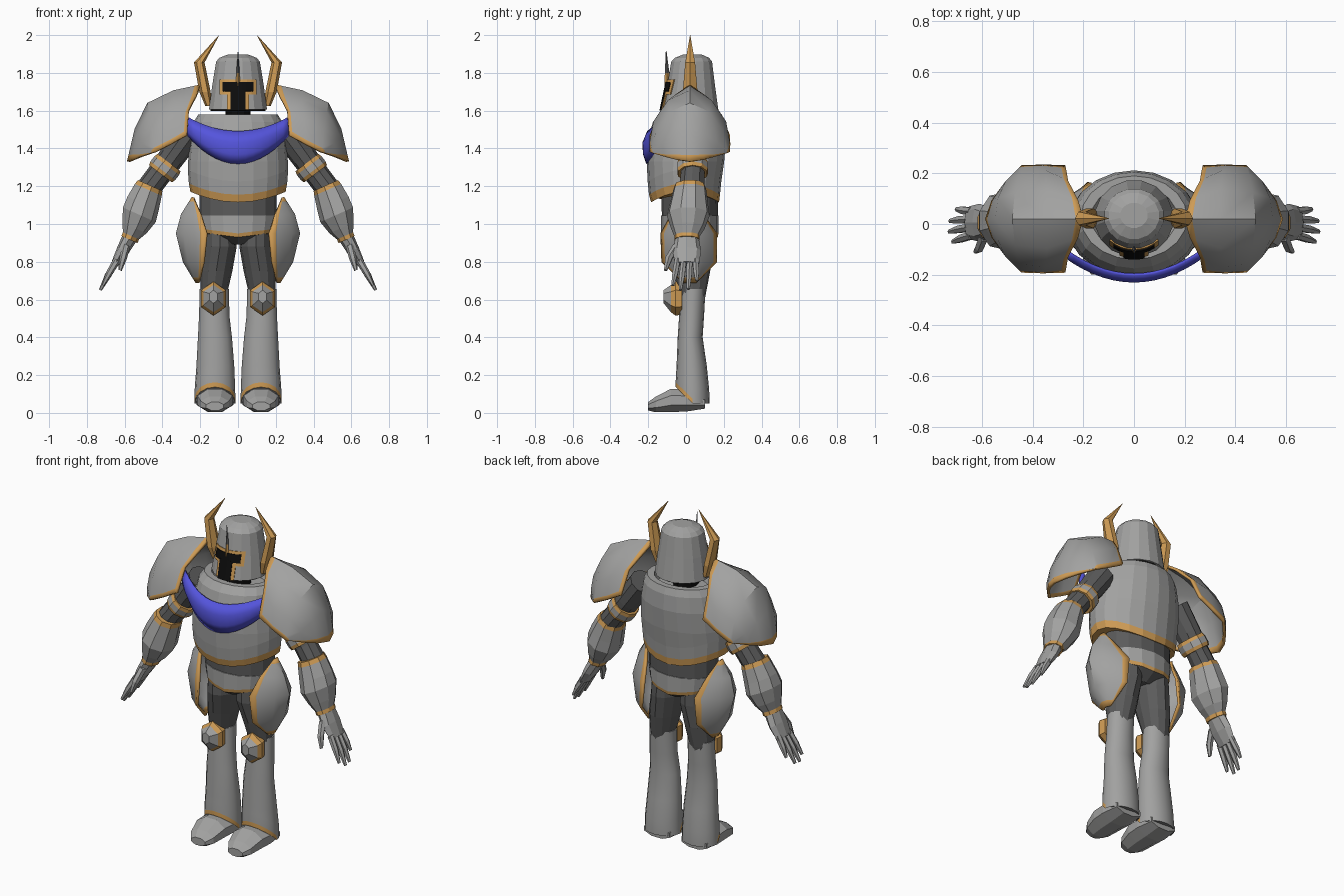
import bpy, bmesh, math
from mathutils import Vector as V

if "Cube" in bpy.data.objects:
    bpy.data.objects.remove(bpy.data.objects["Cube"])

def material(name, rgb):
    m = bpy.data.materials.new(name)
    m.diffuse_color = (*rgb, 1)
    m.use_nodes = True
    m.node_tree.nodes["Principled BSDF"].inputs["Base Color"].default_value = m.diffuse_color
    return m

MATS = [material("steel", (.36, .36, .355)), material("dark steel", (.105, .105, .105)),
        material("gold", (.62, .33, .09)), material("black", (.004, .004, .004)),
        material("blue cloth", (.09, .09, .72))]
STEEL, DARK, GOLD, BLACK, BLUE = range(5)

def finish(name, bm, mirror=False, solid=0, smooth=0, outward=True):
    bmesh.ops.remove_doubles(bm, verts=bm.verts, dist=.0005)
    if outward:
        bmesh.ops.recalc_face_normals(bm, faces=bm.faces)
    me = bpy.data.meshes.new(name)
    bm.to_mesh(me)
    bm.free()
    for m in MATS:
        me.materials.append(m)
    if smooth:
        me.shade_smooth()
        me.set_sharp_from_angle(angle=math.radians(smooth))
    ob = bpy.data.objects.new(name, me)
    bpy.context.collection.objects.link(ob)
    if mirror:
        ob.modifiers.new("mirror", 'MIRROR')
    if solid:
        s = ob.modifiers.new("thickness", 'SOLIDIFY')
        s.thickness, s.offset = solid, 0
    return ob

def tube(name, stations, mat=STEEL, n=12, axis=(0, 0, 1), phase=0, strips=None,
         bend=None, rule=None, **kw):
    """Loft of ellipses (x, y, z, ru, rv) square to an axis; strips = {strip: material}."""
    a = V(axis).normalized()
    if abs(a.y) > .9:
        u, v = V((1, 0, 0)), V((0, 0, 1))
    else:
        v = V((0, 1, 0))
        u = v.cross(a).normalized()
    bm = bmesh.new()
    rings = []
    for x, y, z, ru, rv in stations:
        ring = []
        for k in range(n):
            t = 2 * math.pi * (k + phase) / n
            p = V((x, y, z)) + u * ru * math.cos(t) + v * rv * math.sin(t)
            ring.append(bm.verts.new(bend(p) if bend else p))
        rings.append(ring)
    for i in range(len(rings) - 1):
        for k in range(n):
            j = (k + 1) % n
            f = bm.faces.new((rings[i][k], rings[i][j], rings[i + 1][j], rings[i + 1][k]))
            f.material_index = (strips or {}).get(i, mat)
            if rule:
                f.material_index = rule(i, f.calc_center_median())
    for ring, i in ((rings[0], 0), (rings[-1], len(rings) - 2)):
        bm.faces.new(ring).material_index = (strips or {}).get(i, mat)
    return finish(name, bm, **kw)

def add_border(row, f, mix):
    return [row[0], mix(row[0], row[1], f), *row[1:-1], mix(row[-1], row[-2], f), row[-1]]

def patch(name, rows, mat=STEEL, border=0, solid=.012, **kw):
    """Plate from a grid of points, with an optional gold strip round its edge."""
    if border:
        rows = [add_border([V(p) for p in r], border, lambda a, b, f: a.lerp(b, f)) for r in rows]
        rows = add_border(rows, border, lambda a, b, f: [p.lerp(q, f) for p, q in zip(a, b)])
    bm = bmesh.new()
    vs = [[bm.verts.new(p) for p in r] for r in rows]
    nr, nc = len(rows) - 1, len(rows[0]) - 1
    for i in range(nr):
        for j in range(nc):
            f = bm.faces.new((vs[i][j], vs[i][j + 1], vs[i + 1][j + 1], vs[i + 1][j]))
            edge = i in (0, nr - 1) or j in (0, nc - 1)
            f.material_index = GOLD if border and edge else mat
    bmesh.ops.remove_doubles(bm, verts=bm.verts, dist=.0005)
    bmesh.ops.dissolve_degenerate(bm, edges=bm.edges, dist=.0005)
    return finish(name, bm, solid=solid, **kw)

# Helmet, neck and brow spike
tube("helmet", [(0, .022, 1.605, .157, .152), (0, .027, 1.74, .138, .128), (0, .03, 1.86, .118, .11),
                (0, .032, 1.88, .1, .092), (0, .034, 1.897, .055, .05)], n=16, phase=.5)
tube("helmet_lining", [(0, .022, 1.598, .145, .14), (0, .022, 1.61, .145, .14)], BLACK, n=16)
tube("neck", [(0, 0, 1.5, .065, .08), (0, 0, 1.61, .065, .08)], BLACK)
tube("brow_spike", [(0, -.103, 1.73, .01, .012), (0, -.1, 1.8, .009, .012), (0, -.105, 1.915, .001, .002)],
     DARK, n=4, strips={0: GOLD})

# Visor plates wrapped on the helmet front
def visor(name, w, z0, z1, off, mat):
    def on_helmet(x, z):
        t = (z - 1.605) / .135
        rx, ry, yc = .157 - .019 * t, .152 - .024 * t, .022 + .005 * t
        return (x, yc - ry * math.sqrt(1 - (x / rx) ** 2) - off, z)
    patch(name, [[on_helmet(w * k / 4, z) for k in range(-4, 5)] for z in (z0, z1)], mat, solid=.006)

visor("visor_bar_frame", .095, 1.685, 1.765, .002, GOLD)
visor("visor_stem_frame", .057, 1.605, 1.69, .002, GOLD)
visor("visor_bar", .08, 1.703, 1.75, .007, BLACK)
visor("visor_stem", .04, 1.6, 1.71, .007, BLACK)

# Horns
tube("horn", [(.155, .025, 1.625, .018, .028), (.175, .022, 1.7, .03, .045),
              (.205, .022, 1.855, .028, .03), (.1, .022, 2.0, .001, .001)], GOLD, n=6, mirror=True)

# Breastplate with curved gold hem, waist and hip belt
def lift_hem(p):
    if p.z < 1.25:
        p.z += .055 * (p.x / .25) ** 2
    return p

tube("breastplate", [(0, -.005, 1.115, .252, .18), (0, -.008, 1.155, .26, .188), (0, -.008, 1.225, .266, .195),
                     (0, -.003, 1.33, .264, .205), (0, .005, 1.45, .255, .207), (0, .015, 1.54, .235, .19),
                     (0, .025, 1.58, .21, .165), (0, .025, 1.58, .17, .13), (0, .025, 1.53, .15, .11)],
     n=20, strips={0: GOLD}, bend=lift_hem)
tube("waist", [(0, .02, 1.22, .205, .15), (0, .02, 1.03, .205, .148)], DARK, n=16)

def dip(p):
    if p.z < 1.0:
        p.z -= .025 * (1 - min(1, abs(p.x) / .2))
    return p

tube("hip_belt", [(0, .02, 1.045, .208, .152), (0, .02, .975, .198, .152), (0, .02, .955, .192, .148),
                  (0, .02, .915, .09, .08)], n=16, strips={1: GOLD, 2: DARK}, bend=dip)

# Chest scarf
patch("chest_scarf", [[(.275 * s, y + .1 * s * s, z + dz * s * s) for s in (k / 7 for k in range(-7, 8))]
                      for y, z, dz in ((-.2, 1.49, .08), (-.225, 1.43, .1), (-.222, 1.37, .13), (-.205, 1.32, .16))],
      BLUE, smooth=40)

# Shoulder guards: half sections from crown to front edge, reflected to the back
corner = (.44, -.185, 1.38)
halves = [[(.2, .02, 1.73), (.22, -.05, 1.68), (.26, -.125, 1.6), (.27, -.185, 1.47)],
          [(.34, .02, 1.7), (.34, -.09, 1.65), (.35, -.165, 1.54), (.36, -.187, 1.42)],
          [(.475, .02, 1.635), (.465, -.08, 1.59), (.45, -.15, 1.49), corner],
          [(.54, .02, 1.5), (.53, -.06, 1.47), (.5, -.125, 1.425), corner],
          [(.58, .02, 1.33), (.555, -.05, 1.34), (.515, -.105, 1.355), corner]]
patch("shoulder_guard", [h[::-1] + [(x, .04 - y, z) for x, y, z in h[1:]] for h in halves],
      border=.2, solid=.016, mirror=True, smooth=35)

# Arms
out = (.6, 0, -.8)
tube("upper_arm", [(.26, .03, 1.48, .075, .085), (.35, .035, 1.355, .07, .075), (.42, .035, 1.26, .065, .065),
                   (.48, .03, 1.18, .065, .07)], DARK, n=10, axis=out, mirror=True)
tube("arm_cuff", [(.365, .035, 1.325, .076, .08), (.377, .035, 1.309, .082, .085), (.398, .035, 1.282, .082, .085),
                  (.41, .035, 1.266, .076, .08)], n=10, axis=out, strips={0: GOLD, 2: GOLD}, mirror=True)
tube("forearm", [(.467, .02, 1.205, .073, .083), (.477, .02, 1.182, .08, .09), (.505, .015, 1.11, .093, .103),
                 (.525, .012, 1.05, .098, .115), (.55, .01, .98, .072, .09), (.568, .005, .938, .048, .068),
                 (.576, .005, .918, .048, .068)], n=9, axis=(.4, 0, -.9), strips={0: GOLD, 5: GOLD}, mirror=True)

# Hands
tube("palm", [(.575, .005, .925, .04, .062), (.61, .005, .86, .034, .075), (.65, .005, .79, .022, .065)],
     n=8, axis=(.5, 0, -.8), mirror=True)
for i, (y0, y1, z1) in enumerate([(-.045, -.07, .675), (-.012, -.03, .65), (.02, .012, .655), (.05, .058, .7)]):
    x1 = .645 + (.8 - z1) * .56
    tube(f"finger_{i + 1}", [(.64, y0, .81, .02, .017), ((.645 + x1) / 2 + .003, (y0 + y1) / 2, (.8 + z1) / 2, .017, .017),
                             (x1, y1, z1, .008, .009)], n=6, axis=(.5, 0, -.8), mirror=True)
tube("thumb", [(.59, -.045, .89, .022, .025), (.608, -.09, .82, .02, .022), (.625, -.108, .755, .01, .01)],
     n=6, axis=(.4, 0, -.9), mirror=True)

# Hip guards: leaf-shaped plates (z, front y, back y, edge x, middle x)
leaf = [(1.14, .0, .03, .235, .238), (1.05, -.075, .09, .195, .295), (.95, -.13, .158, .165, .322),
        (.8, -.125, .16, .18, .285), (.69, -.01, .05, .205, .218)]
patch("hip_guard", [[(e + (m - e) * (1 - s * s), (a + b) / 2 + (b - a) / 2 * s, z)
                     for s in (-1, -.5, 0, .5, 1)] for z, a, b, e, m in leaf],
      border=.27, solid=.014, mirror=True, smooth=35)

# Legs
tube("thigh", [(.095, .02, .99, .08, .12), (.095, .02, .88, .088, .125), (.115, .03, .75, .085, .098),
               (.128, .035, .63, .07, .07), (.128, .035, .58, .06, .06)], DARK, n=12, mirror=True)

def raise_front(p):
    if p.z < .16:
        p.z += .085 * max(0, (.035 - p.y) / .088)
    return p

tube("greave", [(.125, .037, .655, .078, .066), (.126, .03, .52, .08, .066), (.122, .022, .4, .09, .066),
                (.12, .03, .25, .1, .08), (.122, .035, .13, .107, .087), (.122, .035, .075, .108, .09),
                (.122, .035, .05, .109, .09)], n=16, bend=raise_front, smooth=40, mirror=True,
     rule=lambda i, c: GOLD if i == 5 and c.y < .03 else STEEL)
tube("foot", [(.122, -.2, .035, .05, .024), (.122, -.16, .045, .08, .045), (.122, -.08, .066, .1, .066),
              (.122, .0, .066, .105, .064), (.122, .1, .055, .09, .035)], n=8, axis=(0, 1, 0), phase=.5, mirror=True)
tube("knee_guard", [(.13, -.02, .605, .068, .085), (.13, -.055, .605, .076, .09), (.13, -.08, .605, .062, .072),
                    (.13, -.118, .615, .025, .035)], n=6, axis=(0, 1, 0), phase=.5,
     strips={0: GOLD, 1: GOLD}, mirror=True)
